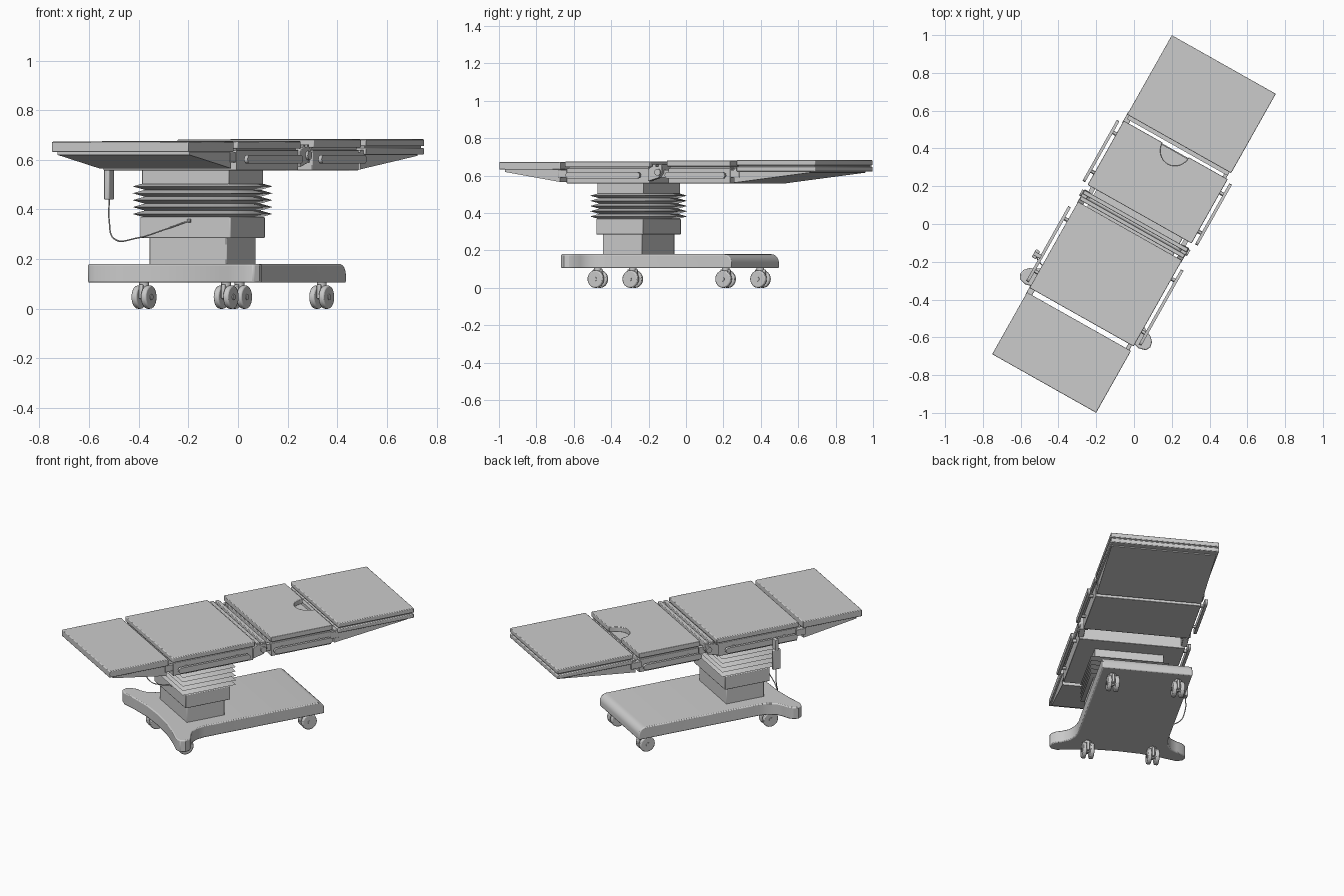
import bpy, bmesh, math
from mathutils import Matrix, Vector

if "Cube" in bpy.data.objects:
    bpy.data.objects.remove(bpy.data.objects["Cube"])

# The whole table is built along its own axis, then turned about z
TURN = Matrix.Rotation(math.radians(-29.4), 4, 'Z')


def finish(name, bm, bevel=0.0, segs=2):
    bmesh.ops.recalc_face_normals(bm, faces=bm.faces)
    me = bpy.data.meshes.new(name)
    bm.to_mesh(me)
    bm.free()
    for p in me.polygons:
        p.use_smooth = True
    me.set_sharp_from_angle(angle=math.radians(30))
    ob = bpy.data.objects.new(name, me)
    bpy.context.collection.objects.link(ob)
    ob.matrix_world = TURN
    if bevel:
        m = ob.modifiers.new("bevel", 'BEVEL')
        m.width, m.segments, m.limit_method = bevel, segs, 'ANGLE'
        m.angle_limit = math.radians(40)
    return ob


def extrude(name, pts3, vec, bevel=0.0):
    bm = bmesh.new()
    f = bm.faces.new([bm.verts.new(p) for p in pts3])
    r = bmesh.ops.extrude_face_region(bm, geom=[f])
    bmesh.ops.translate(bm, vec=vec, verts=[v for v in r["geom"] if isinstance(v, bmesh.types.BMVert)])
    return finish(name, bm, bevel)


def prism(name, pts, z0, z1, bevel=0.0):
    return extrude(name, [(x, y, z0) for x, y in pts], (0, 0, z1 - z0), bevel)


def side_profile(name, pts, half, bevel=0.0):
    # (y, z) profile extruded across the table
    return extrude(name, [(-half, y, z) for y, z in pts], (2 * half, 0, 0), bevel)


def box(name, x0, x1, y0, y1, z0, z1, bevel=0.0):
    return prism(name, [(x0, y0), (x1, y0), (x1, y1), (x0, y1)], z0, z1, bevel)


def cylinder(name, c, r, length, axis='X', bevel=0.0, n=24):
    bm = bmesh.new()
    bmesh.ops.create_cone(bm, cap_ends=True, segments=n, radius1=r, radius2=r, depth=length)
    rot = Matrix.Rotation(math.pi / 2, 4, 'Y') if axis == 'X' else Matrix()
    bm.transform(Matrix.Translation(c) @ rot)
    return finish(name, bm, bevel)


# Base: splayed feet at one end, rounded-over nose at the other
half = [(0.262, 0.425), (0.262, -0.34), (0.272, -0.39), (0.298, -0.435), (0.335, -0.46),
        (0.368, -0.475), (0.39, -0.498), (0.396, -0.525), (0.383, -0.552), (0.345, -0.561),
        (0.25, -0.538), (0.13, -0.518)]
outline = half + [(0, -0.512)] + [(-x, y) for x, y in reversed(half)]
base = prism("base", outline, 0.105, 0.18)
bm = bmesh.new()
bm.from_mesh(base.data)
nose = [e for e in bm.edges if all(v.co.y > 0.42 and v.co.z > 0.17 for v in e.verts)]
bmesh.ops.bevel(bm, geom=nose, offset=0.045, segments=6, profile=0.5, affect='EDGES')
for f in bm.faces:
    f.smooth = True
bm.to_mesh(base.data)
bm.free()
base.data.set_sharp_from_angle(angle=math.radians(30))
m = base.modifiers.new("bevel", 'BEVEL')
m.width, m.segments, m.limit_method, m.angle_limit = 0.006, 2, 'ANGLE', math.radians(50)

# Twin-wheel casters
for i, (x, y) in enumerate([(-0.19, -0.434), (0.19, -0.434), (-0.19, 0.35), (0.19, 0.35)]):
    for s in (-1, 1):
        cylinder(f"caster_wheel_{i}_{s}", (x + s * 0.022, y, 0.047), 0.047, 0.024, bevel=0.006)
    cylinder(f"caster_axle_{i}", (x, y, 0.047), 0.012, 0.074)
    box(f"caster_fork_{i}", x - 0.008, x + 0.008, y - 0.03, y + 0.03, 0.04, 0.098, 0.004)
    cylinder(f"caster_stem_{i}", (x, y, 0.095), 0.02, 0.03, 'Z')

# Telescopic column
CY = -0.291
for name, a, b, z0, z1 in [("column_lower", 0.179, 0.12, 0.175, 0.29),
                           ("column_sleeve", 0.209, 0.143, 0.285, 0.37),
                           ("column_head", 0.201, 0.142, 0.50, 0.565)]:
    box(name, -a, a, CY - b, CY + b, z0, z1, 0.004)

# Bellows: stacked rectangular rings, alternately wide and narrow
bm = bmesh.new()
rings = []
for k in range(11):
    d = 0.0 if k % 2 else 0.036
    a, b, z = 0.228 - d, 0.169 - d, 0.368 + k * 0.0139
    rings.append([bm.verts.new((sx * a, CY + sy * b, z)) for sx, sy in ((-1, -1), (1, -1), (1, 1), (-1, 1))])
for r0, r1 in zip(rings, rings[1:]):
    for j in range(4):
        bm.faces.new((r0[j], r0[(j + 1) % 4], r1[(j + 1) % 4], r1[j]))
bm.faces.new(rings[0][::-1])
bm.faces.new(rings[-1])
finish("bellows", bm)

# Leg section: single pad on a tapering support
W = 0.316
box("leg_pad", -W, W, -0.969, -0.593, 0.632, 0.673, 0.004)
side_profile("leg_support", [(-0.94, 0.632), (-0.94, 0.62), (-0.60, 0.566), (-0.60, 0.632)], 0.305)

# Seat section
box("seat_pad", -W, W, -0.566, -0.043, 0.645, 0.675, 0.004)
box("seat_frame", -0.308, 0.308, -0.56, -0.05, 0.558, 0.64, 0.003)
box("seat_pad_core", -0.30, 0.30, -0.55, -0.06, 0.635, 0.65)

# Back section, pad with half-round cutout
arc = [(0.08 * math.cos(math.pi * t / 16), 0.45 - 0.085 * math.sin(math.pi * t / 16)) for t in range(17)]
prism("back_pad", [(-W, 0.45), (-W, 0.06), (W, 0.06), (W, 0.45)] + arc, 0.65, 0.681, 0.003)
box("back_frame", -0.308, 0.308, 0.065, 0.445, 0.558, 0.64, 0.003)
box("back_pad_core", -0.30, 0.30, 0.07, 0.44, 0.635, 0.651)

# Head section: two slabs over a tapering support
box("head_pad", -W, W, 0.487, 0.969, 0.655, 0.683, 0.004)
box("head_plate", -W, W, 0.487, 0.969, 0.622, 0.648, 0.004)
box("head_pad_core", -0.305, 0.305, 0.495, 0.96, 0.645, 0.658)
side_profile("head_support", [(0.466, 0.64), (0.466, 0.562), (0.93, 0.616), (0.93, 0.63), (0.49, 0.64)], 0.305)

# Middle hinge: cross strips, end cheeks and pivots
for i, (y0, y1) in enumerate([(-0.03, -0.008), (0.006, 0.028)]):
    box(f"hinge_strip_{i}", -0.315, 0.315, y0, y1, 0.625, 0.662, 0.003)
cylinder("hinge_rod", (0, 0.002, 0.61), 0.012, 0.60)
for s in (-1, 1):
    x0, x1 = sorted((s * 0.285, s * 0.318))
    side = "left" if s < 0 else "right"
    extrude(f"hinge_cheek_{side}", [(x0, -0.055, 0.57), (x0, 0.01, 0.588), (x0, 0.032, 0.615),
            (x0, 0.03, 0.65), (x0, -0.03, 0.65), (x0, -0.055, 0.635)], (x1 - x0, 0, 0), 0.002)
    cylinder(f"hinge_pivot_{side}", (s * 0.31, 0.008, 0.618), 0.018, 0.036)
    box(f"hinge_link_{side}", min(s * 0.27, s * 0.295), max(s * 0.27, s * 0.295), 0.0, 0.075, 0.59, 0.63)
    # Lugs joining the end sections
    box(f"leg_lug_{side}", x0, x1 - 0.012 if s > 0 else x1, -0.61, -0.55, 0.59, 0.63, 0.002)
    box(f"head_lug_{side}", x0, x1 - 0.012 if s > 0 else x1, 0.435, 0.50, 0.59, 0.63, 0.002)

    # Accessory rails with spacers
    for part, y0, y1 in (("seat", -0.525, -0.105), ("back", 0.083, 0.418)):
        r0, r1 = sorted((s * 0.334, s * 0.35))
        ends = [(yc + 0.0175 * math.cos(q), 0.602 + 0.0175 * math.sin(q))
                for yc, st in ((y1, -90), (y0, 90))
                for q in [math.radians(st + 30 * k) for k in range(7)]]
        extrude(f"{part}_rail_{side}", [(r0, y, z) for y, z in ends], (r1 - r0, 0, 0))
        for k, y in enumerate((y0 + 0.05, y1 - 0.05)):
            cylinder(f"{part}_rail_spacer_{side}_{k}", (s * 0.32, y, 0.602), 0.01, 0.032, n=12)

# Hand control hung on the rail, with its cable
box("handset", -0.386, -0.362, -0.418, -0.37, 0.44, 0.565, 0.005)
box("handset_hook", -0.386, -0.345, -0.405, -0.383, 0.56, 0.626, 0.002)
cu = bpy.data.curves.new("handset_cable", 'CURVE')
cu.dimensions = '3D'
cu.bevel_depth, cu.bevel_resolution, cu.resolution_u = 0.003, 1, 10
path = [(-0.374, -0.394, 0.44), (-0.372, -0.396, 0.35), (-0.34, -0.42, 0.285),
        (-0.21, -0.455, 0.285), (-0.08, -0.455, 0.32), (0.02, -0.434, 0.355)]
sp = cu.splines.new('BEZIER')
sp.bezier_points.add(len(path) - 1)
for bp, co in zip(sp.bezier_points, path):
    bp.co = Vector(co)
    bp.handle_left_type = bp.handle_right_type = 'AUTO'
cable = bpy.data.objects.new("handset_cable", cu)
bpy.context.collection.objects.link(cable)
cable.matrix_world = TURN
cylinder("cable_plug", (0.02, -0.434, 0.355), 0.007, 0.014, n=12)
